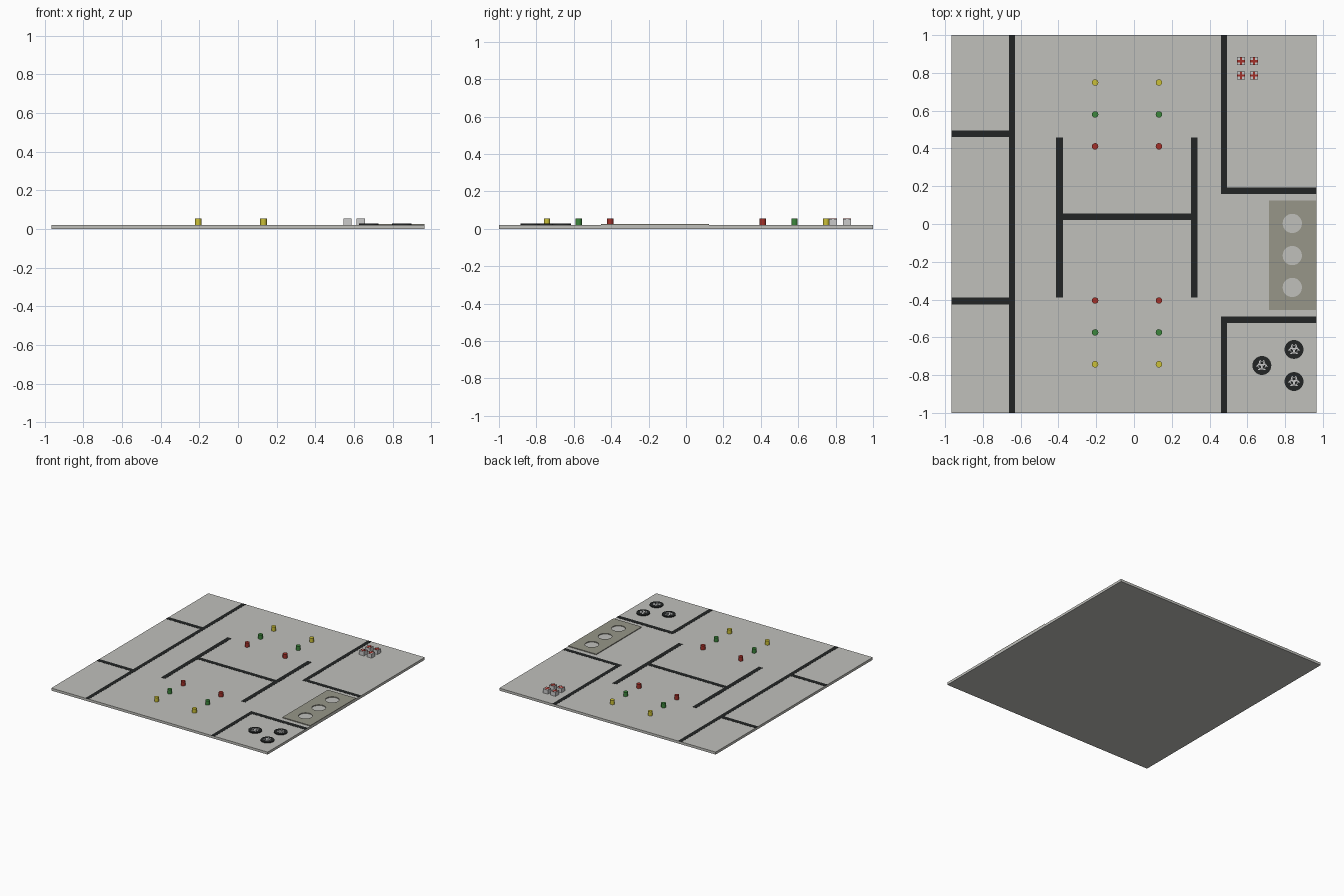
import bpy, bmesh, math

if "Cube" in bpy.data.objects:
    bpy.data.objects.remove(bpy.data.objects["Cube"])


def material(name, r, g, b):
    m = bpy.data.materials.new(name)
    m.diffuse_color = (r, g, b, 1)
    m.use_nodes = True
    m.node_tree.nodes["Principled BSDF"].inputs["Base Color"].default_value = m.diffuse_color
    return m


BOARD = material("pale_grey", 0.53, 0.53, 0.50)
BLACK = material("black", 0.016, 0.018, 0.018)
PANEL = material("olive_grey", 0.31, 0.305, 0.25)
WHITE = material("light_grey", 0.60, 0.60, 0.60)
RED = material("red", 0.37, 0.03, 0.022)
GREEN = material("green", 0.045, 0.24, 0.045)
YELLOW = material("yellow", 0.60, 0.53, 0.04)

TOP = 0.02


def rect(x0, x1, y0, y1):
    return [(x0, y0), (x1, y0), (x1, y1), (x0, y1)]


def circle(x, y, r, n=32):
    return [(x + r * math.cos(math.tau * i / n), y + r * math.sin(math.tau * i / n))
            for i in range(n)]


def arc_band(x, y, r0, r1, a0, a1, n=12):
    """Outline of a ring segment between two angles."""
    ang = [a0 + (a1 - a0) * i / n for i in range(n + 1)]
    return ([(x + r1 * math.cos(a), y + r1 * math.sin(a)) for a in ang] +
            [(x + r0 * math.cos(a), y + r0 * math.sin(a)) for a in reversed(ang)])


def slab(name, loops, z0, z1, mat):
    """Extrude closed outlines from z0 to z1; inner outlines become holes."""
    cu = bpy.data.curves.new(name, 'CURVE')
    cu.dimensions = '2D'
    cu.fill_mode = 'BOTH'
    cu.extrude = (z1 - z0) / 2
    for pts in loops:
        s = cu.splines.new('POLY')
        s.points.add(len(pts) - 1)
        for p, (x, y) in zip(s.points, pts):
            p.co = (x, y, 0, 1)
        s.use_cyclic_u = True
    tmp = bpy.data.objects.new(name + "_outline", cu)
    bpy.context.collection.objects.link(tmp)
    dg = bpy.context.evaluated_depsgraph_get()
    me = bpy.data.meshes.new_from_object(tmp.evaluated_get(dg))
    bpy.data.objects.remove(tmp)
    bm = bmesh.new()
    bm.from_mesh(me)
    bmesh.ops.remove_doubles(bm, verts=bm.verts, dist=1e-5)
    bmesh.ops.recalc_face_normals(bm, faces=bm.faces)
    bmesh.ops.translate(bm, verts=bm.verts, vec=(0, 0, (z0 + z1) / 2))
    bm.to_mesh(me)
    bm.free()
    me.materials.clear()
    me.materials.append(mat)
    ob = bpy.data.objects.new(name, me)
    bpy.context.collection.objects.link(ob)
    bpy.context.view_layer.objects.active = ob
    ob.select_set(True)
    bpy.ops.object.shade_smooth_by_angle(angle=math.radians(30))
    ob.select_set(False)
    return ob


# Base board
slab("board", [rect(-0.965, 0.965, -1, 1)], 0, TOP, BOARD)

# Floor lines
lines = {
    "left_long_line": rect(-0.661, -0.629, -1, 1),
    "left_upper_line": rect(-0.965, -0.661, 0.46, 0.495),
    "left_lower_line": rect(-0.965, -0.661, -0.425, -0.39),
    "centre_left_line": rect(-0.413, -0.377, -0.39, 0.458),
    "centre_right_line": rect(0.301, 0.337, -0.39, 0.458),
    "centre_cross_line": rect(-0.377, 0.301, 0.02, 0.055),
    "upper_corner_line": [(0.46, 1), (0.46, 0.16), (0.965, 0.16),
                          (0.965, 0.193), (0.492, 0.193), (0.492, 1)],
    "lower_corner_line": [(0.46, -1), (0.492, -1), (0.492, -0.525),
                          (0.965, -0.525), (0.965, -0.49), (0.46, -0.49)],
}
for name, pts in lines.items():
    slab(name, [pts], TOP, TOP + 0.001, BLACK)

# Raised panel with three round openings
slab("holder_panel", [rect(0.714, 0.965, -0.455, 0.124)] +
     [circle(0.838, y, 0.051) for y in (0.003, -0.167, -0.336)],
     TOP, 0.026, PANEL)

# Coloured pegs
for x in (-0.206, 0.132):
    for side, sign in (("back", 1), ("front", -1)):
        for d, label, mat in ((0.408, "red", RED), (0.577, "green", GREEN),
                              (0.746, "yellow", YELLOW)):
            slab(f"{label}_{side}_peg", [circle(x, sign * d + 0.003, 0.017, 24)],
                 TOP, 0.054, mat)

# Small boxes with a red cross on the lid
h, t = 0.0215, 0.006
for x in (0.567, 0.635):
    for y in (0.786, 0.862):
        slab("supply_box", [rect(x - h, x + h, y - h, y + h)], TOP, 0.053, WHITE)
        cross = [(-h, -t), (-t, -t), (-t, -h), (t, -h), (t, -t), (h, -t),
                 (h, t), (t, t), (t, h), (-t, h), (-t, t), (-h, t)]
        slab("red_cross", [[(x + a, y + b) for a, b in cross]], 0.053, 0.054, RED)

# Black discs with a pale three-armed hazard emblem
for x, y in ((0.677, -0.749), (0.847, -0.664), (0.847, -0.834)):
    slab("hazard_disc", [circle(x, y, 0.05)], TOP, 0.027, BLACK)
    for k in range(3):
        a = math.radians(90 + 120 * k)
        cx, cy = x + 0.0165 * math.cos(a), y + 0.0165 * math.sin(a)
        slab("hazard_arm", [arc_band(cx, cy, 0.010, 0.0155, a + 0.6, a + math.tau - 0.6)],
             0.027, 0.0276 + 0.0001 * k, WHITE)
    slab("hazard_ring", [circle(x, y, 0.021), circle(x, y, 0.018)], 0.027, 0.028, WHITE)
